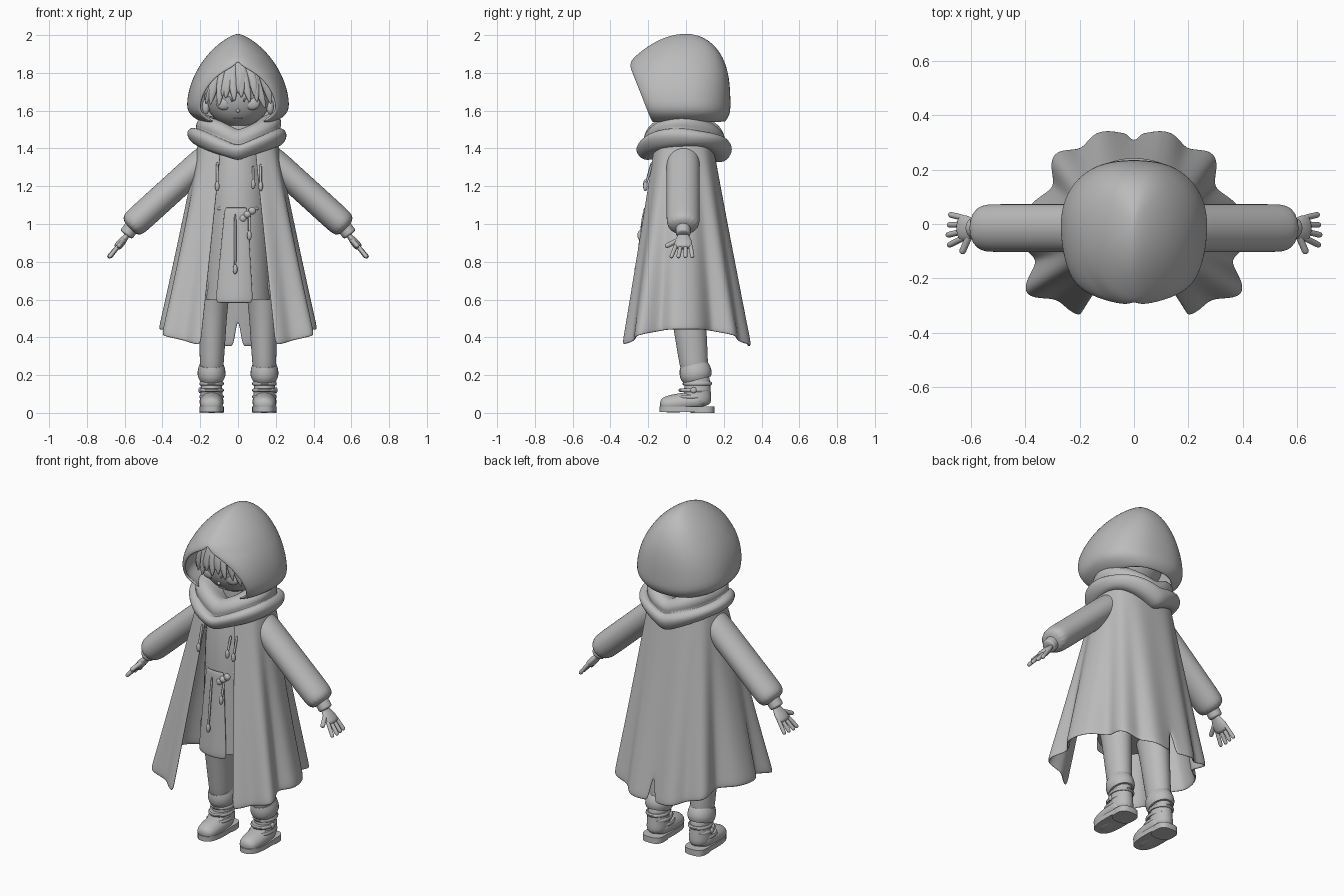
import bpy, bmesh
from math import sin, cos, pi, tau, sqrt, radians, copysign
from mathutils import Vector

default_cube = bpy.data.objects.get("Cube")
if default_cube:
    bpy.data.objects.remove(default_cube, do_unlink=True)

GREY = (0.5, 0.5, 0.5, 1)
clay = bpy.data.materials.new("plain_grey")
clay.use_nodes = True
clay.diffuse_color = GREY
clay.node_tree.nodes["Principled BSDF"].inputs["Base Color"].default_value = GREY


def mix(start, end, amount):
    return start + (end - start) * amount


def surface(name, rows, closed=True, caps=True, mirror=False, thickness=0, crisp=False):
    """Skin rows of points, then mirror, thicken and smooth the result."""
    bm = bmesh.new()
    grid = [[bm.verts.new(point) for point in row] for row in rows]
    count = len(rows[0])
    for upper, lower in zip(grid, grid[1:]):
        for i in range(count if closed else count - 1):
            j = (i + 1) % count
            bm.faces.new((upper[i], upper[j], lower[j], lower[i]))
    if closed and caps:
        bm.faces.new(reversed(grid[0]))
        bm.faces.new(grid[-1])
    bmesh.ops.remove_doubles(bm, verts=bm.verts, dist=0.001)
    bmesh.ops.recalc_face_normals(bm, faces=bm.faces)
    for face in bm.faces:
        face.smooth = True
    mesh = bpy.data.meshes.new(name)
    bm.to_mesh(mesh)
    bm.free()
    mesh.materials.append(clay)
    part = bpy.data.objects.new(name, mesh)
    bpy.context.collection.objects.link(part)
    if mirror:
        part.modifiers.new("mirror", "MIRROR").merge_threshold = 0.002
    if thickness:
        solid = part.modifiers.new("thickness", "SOLIDIFY")
        solid.thickness = thickness
        solid.offset = 0
    if crisp:
        mesh.set_sharp_from_angle(angle=radians(40))
    else:
        smooth = part.modifiers.new("smooth", "SUBSURF")
        smooth.levels = smooth.render_levels = 2


def sweep(name, path, radii, side=(1, 0, 0), flat=1, sides=16, boxy=1, **options):
    """Sweep oval rings along a path; flat scales them across the side axis."""
    path = [Vector(point) for point in path]
    rows = []
    for i, centre in enumerate(path):
        along = (path[min(i + 1, len(path) - 1)] - path[max(i - 1, 0)]).normalized()
        wide = Vector(side)
        wide = (wide - along * wide.dot(along)).normalized()
        deep = along.cross(wide) * flat
        row = []
        for k in range(sides):
            c, s = cos(tau * k / sides), sin(tau * k / sides)
            c, s = copysign(abs(c) ** boxy, c), copysign(abs(s) ** boxy, s)
            row.append(centre + (wide * c + deep * s) * radii[i])
        rows.append(row)
    surface(name, rows, **options)


def limb(name, start, end, radii, **options):
    """Straight sweep with evenly spaced rings."""
    start, end = Vector(start), Vector(end)
    path = [start.lerp(end, i / (len(radii) - 1)) for i in range(len(radii))]
    sweep(name, path, radii, **options)


def ball(name, centre, size):
    bpy.ops.mesh.primitive_uv_sphere_add(segments=24, ring_count=16, radius=1,
                                         location=centre, scale=size)
    part = bpy.context.object
    part.name = name
    part.data.materials.append(clay)
    bpy.ops.object.shade_smooth()


def ball_pair(name, centre, size):
    x, y, z = centre
    ball("left_" + name, centre, size)
    ball("right_" + name, (-x, y, z), size)


# Hood: level outlines, open at the front below the pointed brim
HOOD_BOTTOM, HOOD_TOP, HOOD_WIDEST, BRIM = 1.54, 2.0, 1.61, 1.85
rows = []
for i in range(19):
    z = mix(HOOD_BOTTOM, HOOD_TOP, sin(pi / 2 * i / 18))
    rise = (z - HOOD_WIDEST) / (HOOD_TOP - HOOD_WIDEST)
    if rise < 0:
        rise *= 3.5
    half = 0.265 * max(0, 1 - rise ** 2) ** 0.72
    back = 0.23 * sqrt(max(0, 1 - abs(rise) ** 3))
    front = 0.3 * sqrt((HOOD_TOP - z) / (HOOD_TOP - BRIM)) if z > BRIM else 0.3 - 0.4 * (BRIM - z)
    opening = 0.2 * max(0, 1 - ((z - HOOD_WIDEST) / 0.23) ** 2) ** 0.75
    opening = min(opening, max(0, half - 0.06))
    middle = (back - front) / 4
    row = []
    for k in range(15):
        angle = pi * k / 14
        inner, reach, bulge = (opening, -front, 1.15) if k < 7 else (0, back, 0.8)
        x = 0 if k == 14 else mix(inner, half, sin(angle) ** bulge)
        row.append((x, mix(middle, reach, abs(cos(angle))), z))
    rows.append(row)
surface("hood", rows, closed=False, mirror=True, thickness=0.014)

# Head and face
ball("head", (0, -0.03, 1.69), (0.18, 0.17, 0.18))
limb("neck", (0, 0, 1.36), (0, 0, 1.58), [0.09] * 4)
ball_pair("ear", (0.17, -0.07, 1.62), (0.02, 0.02, 0.04))
ball_pair("eye", (0.075, -0.165, 1.64), (0.042, 0.02, 0.036))
ball("nose", (0, -0.18, 1.6), (0.01, 0.01, 0.01))
lid = []
for k in range(9):
    angle = pi * k / 8
    lid.append((0.075 + 0.045 * cos(angle), 0.03 * cos(angle) - 0.175, 1.645 + 0.036 * sin(angle)))
sweep("eyelids", lid, [0.005] * 9, sides=6, mirror=True)
limb("mouth", (-0.025, -0.15, 1.56), (0.025, -0.15, 1.56), [0.005] * 4, side=(0, 0, 1), sides=6)

# Hair cap and fringe locks
ball("hair_cap", (0, 0, 1.75), (0.19, 0.18, 0.15))
for i in range(-6, 7):
    tip_x = i * 0.028
    length = 0.17 + 0.02 * (i % 3) + 2 * tip_x ** 2
    path, radii = [], []
    for k in range(7):
        t = k / 6
        x = tip_x * mix(0.3, 1, sqrt(t)) + 0.01 * sin(i * 2 + t * 3)
        y = 0.05 * (1 - t) ** 2 - 0.17 * sqrt(1 - (x / 0.21) ** 2) - 0.045
        path.append((x, y, 1.86 - t * length))
        radii.append(0.026 * sqrt(1.02 - t ** 3))
    sweep("fringe_lock", path, radii, flat=0.6, sides=8)

# Cowl scarf: two overlapping folds that sag to a point at front and back
scarf_profile = [(0.08, 1.54), (0.13, 1.57), (0.18, 1.585), (0.215, 1.565), (0.23, 1.53),
                 (0.22, 1.5), (0.24, 1.51), (0.265, 1.49), (0.265, 1.46), (0.24, 1.42),
                 (0.2, 1.41), (0.16, 1.42)]
rows = []
for j, (reach, height) in enumerate(scarf_profile):
    row = []
    for k in range(32):
        angle = tau * k / 32
        fold = 0.007 * sin(3 * angle + j * 0.6)
        sag = 0.085 * (1 - abs(cos(angle)))
        row.append(((reach + fold) * cos(angle), (reach - 0.01) * sin(angle) - 0.01,
                    height - sag + fold))
    rows.append(row)
surface("cowl_scarf", rows, caps=False)

# Open coat: flares from collar to a folded hem, with a short slit behind
COLUMNS, LEVELS, SLIT = 40, 15, 0.87
rows = []
for j in range(LEVELS + 1):
    t = j / LEVELS
    row = []
    for k in range(COLUMNS + 1):
        angle = radians(mix(-73, 90, k / COLUMNS))
        c = max(0, cos(angle)) ** 0.7
        s = copysign(abs(sin(angle)) ** 0.7, sin(angle))
        fold = 1 + t * (0.03 + 0.07 * cos(angle) ** 2) * cos(9.5 * angle)
        x = c * mix(0.2, 0.375 - 0.08 * s, t) * fold
        if k == COLUMNS:
            x = max(0, t - SLIT) / 5
        hem = 0.44 - 0.09 * sin(angle) ** 2
        row.append((x, s * mix(0.145, 0.335, t) * fold - 0.015 * (1 - t), mix(1.45, hem, t)))
    rows.append(row)
surface("coat", rows, closed=False, mirror=True, thickness=0.014)

# Tunic with a hanging front panel
limb("tunic", (0, -0.02, 1.42), (0, -0.02, 0.6), (0.13, 0.16, 0.165, 0.17, 0.175, 0.18),
     flat=1.06, sides=32, crisp=True)
rows = []
for j in range(8):
    t = j / 7
    row = []
    for k in range(9):
        x = mix(-0.07 - 0.05 * t, 0.05 + 0.03 * t, k / 8)
        row.append((x, 3 * x * x - 0.21 - 0.03 * t, 1.09 - 0.51 * t))
    rows.append(row)
surface("front_panel", rows, closed=False, thickness=0.012)


# Toggle cords, belt cords and waist bow
def cord(name, x, top, bottom, y):
    limb(name, (x, y + 0.02, top), (x, y - 0.015, bottom), [0.007] * 4, sides=8)
    ball(name + "_end", (x, y - 0.015, bottom), (0.012, 0.012, 0.026))


cord("left_toggle_cord", 0.08, 1.31, 1.21, -0.2)
cord("left_outer_toggle_cord", 0.12, 1.32, 1.2, -0.2)
cord("right_toggle_cord", -0.11, 1.33, 1.2, -0.2)
cord("long_belt_cord", -0.015, 1.06, 0.76, -0.245)
cord("short_belt_cord", 0.06, 1.06, 0.94, -0.23)
ball("bow_knot", (0.05, -0.21, 1.05), (0.02, 0.02, 0.02))
for side in (-1, 1):
    ball("bow_loop", (0.05 + side * 0.025, -0.21, 1.05 + side * 0.02), (0.02, 0.015, 0.02))
    limb("waist_fold", (0, -0.19, 1.09), (side * 0.11, -0.15, 1.08), [0.012] * 4, sides=8)

# Sleeves, wrists and hands
ACROSS = {"side": (0, 1, 0), "mirror": True}
limb("sleeves", (0.08, -0.015, 1.43), (0.58, -0.015, 0.975),
     [0.07, 0.08] + [0.09] * 7 + [0.085], flat=0.84, **ACROSS)
limb("wrist_cuffs", (0.55, -0.015, 1), (0.595, -0.015, 0.94), [0.04] * 5, **ACROSS)
limb("palms", (0.57, -0.015, 0.96), (0.645, -0.015, 0.87), (0.025, 0.03, 0.045, 0.05, 0.045),
     flat=0.45, **ACROSS)
for k in range(4):
    y = 0.024 * k - 0.05
    tip = 0.69 - 0.005 * abs(k - 1)
    limb("fingers", (0.625, y, 0.895), (tip, y * 1.6, 0.82), [0.012] * 5, sides=8, **ACROSS)
limb("thumbs", (0.6, -0.03, 0.92), (0.635, -0.11, 0.88), [0.014] * 5, sides=8, mirror=True)

# Trousers with turned-up cuffs
limb("trousers", (0.13, -0.01, 0.74), (0.14, 0.05, 0.18), (0.1, 0.088, 0.077, 0.072, 0.066, 0.06),
     flat=1.2, mirror=True)
limb("trouser_cuffs", (0.14, 0.04, 0.255), (0.14, 0.06, 0.175),
     (0.064, 0.07, 0.073, 0.074, 0.072, 0.064), flat=1.15, sides=24, mirror=True, crisp=True)

# Boots: shaft, foot, sole, heel, straps and buckles
limb("boot_shafts", (0.14, 0.06, 0.22), (0.14, 0.06, 0.03), (0.052, 0.055, 0.06, 0.063),
     flat=1.25, mirror=True)
limb("boot_feet", (0.14, -0.14, 0.04), (0.14, 0.1, 0.07), (0.045, 0.062, 0.065, 0.065, 0.063),
     flat=0.8, mirror=True)
limb("boot_soles", (0.14, 0.003, 0.035), (0.14, 0.003, 0.006), [0.065] * 2,
     flat=2.2, sides=32, boxy=0.75, mirror=True, crisp=True)
limb("boot_heels", (0.14, 0.088, 0.035), (0.14, 0.088, 0), [0.063] * 2,
     sides=32, boxy=0.7, mirror=True, crisp=True)
for k in range(3):
    z, y = 0.155 - 0.035 * k, 0.06 - 0.015 * k
    limb("boot_straps", (0.14, y, z + 0.01), (0.14, y, z - 0.01), (0.06, 0.065, 0.065, 0.06),
         flat=1.2 + 0.1 * k, sides=24, mirror=True, crisp=True)
ball_pair("boot_buckle", (0.2, 0.04, 0.12), (0.01, 0.016, 0.016))
